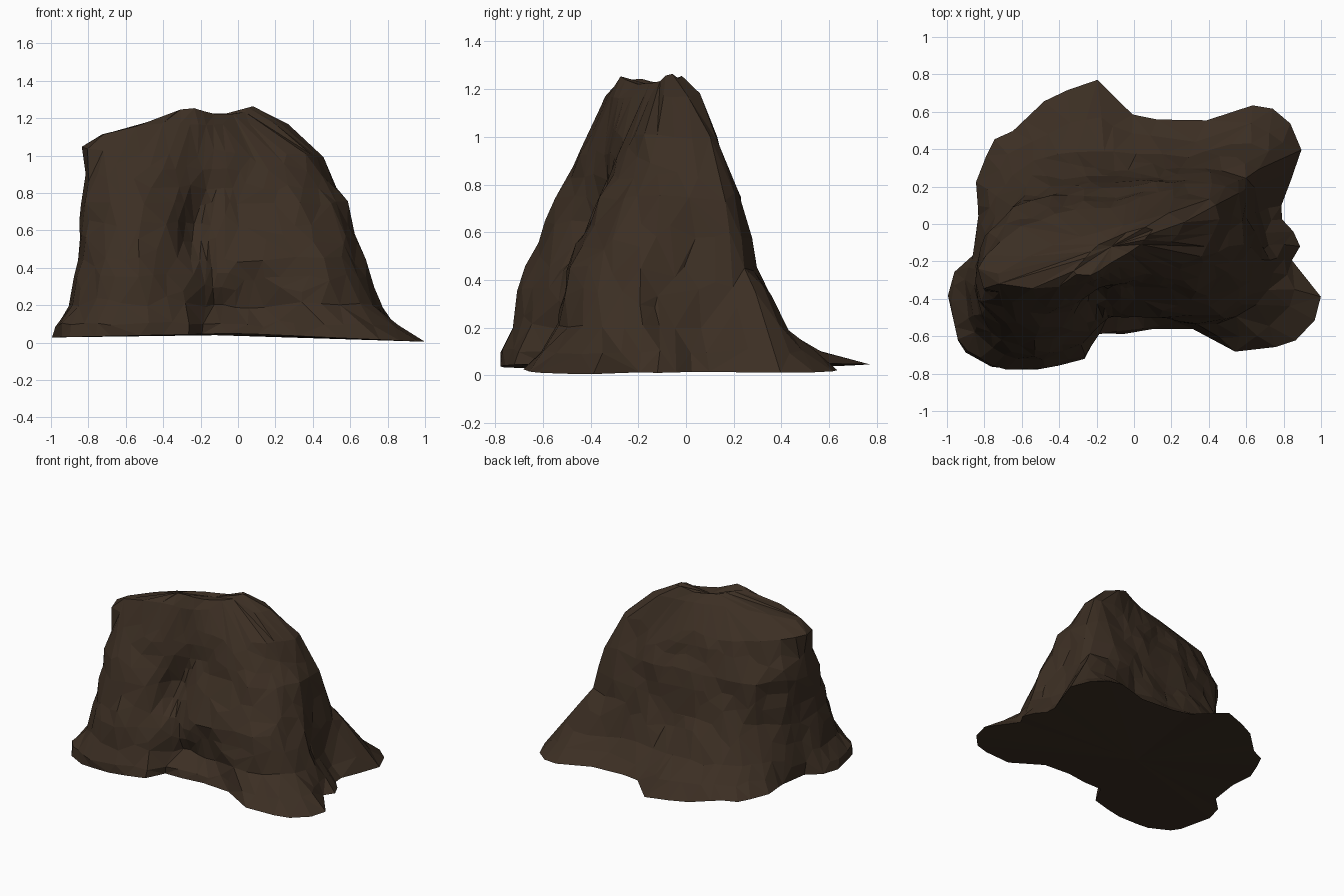
import bpy, bmesh, math
from mathutils import Vector, noise

if "Cube" in bpy.data.objects:
    bpy.data.objects.remove(bpy.data.objects["Cube"])

CX, CY, SIDES = -0.12, -0.12, 80

# Cross-section outlines, counter-clockwise, from ground to crest
foot = [(1, -.39), (.98, -.48), (.9, -.61), (.75, -.66), (.5, -.69), (.41, -.56), (.1, -.56),
        (-.05, -.59), (-.2, -.58), (-.26, -.72), (-.5, -.78), (-.75, -.77), (-.93, -.67),
        (-1, -.37), (-.95, -.24), (-.86, -.17), (-.83, .03), (-.85, .22), (-.75, .46),
        (-.64, .5), (-.5, .65), (-.2, .785), (-.1, .66), (-.02, .6), (.1, .56), (.4, .55),
        (.6, .64), (.78, .61), (.91, .42), (.85, .27), (.77, .05), (.9, -.1), (.84, -.2)]
roots = [(.77, -.2), (.68, -.42), (.5, -.53), (.34, -.53), (.1, -.5), (-.16, -.5), (-.28, -.66),
         (-.5, -.74), (-.75, -.7), (-.88, -.55), (-.91, -.35), (-.84, -.15), (-.76, .1),
         (-.66, .27), (-.5, .36), (-.2, .39), (0, .37), (.3, .36), (.55, .44), (.72, .42),
         (.77, .35), (.68, .1), (.7, -.1)]
lower = [(.68, -.17), (.6, -.36), (.46, -.47), (.34, -.5), (0, -.49), (-.14, -.48), (-.28, -.57),
         (-.5, -.68), (-.72, -.62), (-.84, -.5), (-.86, -.3), (-.8, -.1), (-.66, .1),
         (-.5, .21), (-.2, .26), (.2, .28), (.45, .31), (.59, .25), (.63, .14), (.63, 0)]
middle = [(.58, -.1), (.5, -.28), (.33, -.35), (0, -.34), (-.15, -.38), (-.32, -.46), (-.5, -.56),
          (-.7, -.52), (-.82, -.4), (-.84, -.25), (-.78, -.05), (-.6, .1), (-.3, .18),
          (.1, .22), (.45, .23), (.57, .2)]
upper = [(.44, 0), (.36, -.18), (.15, -.24), (-.1, -.3), (-.3, -.38), (-.6, -.42), (-.8, -.35),
         (-.82, -.22), (-.7, -.05), (-.4, .06), (0, .1), (.3, .13), (.42, .12)]
shoulder = [(.27, 0), (.2, -.1), (0, -.18), (-.2, -.31), (-.5, -.35), (-.72, -.32),
            (-.72, -.24), (-.4, -.1), (0, .01), (.2, .07)]
crest = [(.1, -.03), (.04, -.1), (-.22, -.28), (-.34, -.26), (-.2, -.12), (.02, -.01)]


def radius(outline, a):
    """Distance from the axis to the outline in direction a."""
    dx, dy = math.cos(a), math.sin(a)
    best = 0.02
    for (x0, y0), (x1, y1) in zip(outline, outline[1:] + outline[:1]):
        px, py, ex, ey = x0 - CX, y0 - CY, x1 - x0, y1 - y0
        det = dx * ey - dy * ex
        if abs(det) > 1e-9:
            t = (px * ey - py * ex) / det
            s = (px * dy - py * dx) / det
            if -1e-6 <= s <= 1 + 1e-6 and t > 0:
                best = max(best, t)
    return best


angles = [2 * math.pi * i / SIDES for i in range(SIDES)]
layers = [(z, [radius(o, a) for a in angles]) for z, o in
          ((.03, foot), (.2, roots), (.45, lower), (.75, middle),
           (1.0, upper), (1.17, shoulder), (1.22, crest))]
# Rounded root edge: blunt at the front left, thin elsewhere
f, r = layers[0][1], layers[1][1]
blend = [.5 + .45 * max(0, math.cos(a + 2.1)) for a in angles]
layers.insert(1, (.1, [b * p + (1 - b) * q for b, p, q in zip(blend, f, r)]))


def weather(x, y, z):
    """Front crevice, undercut, twin peaks, uneven base and rough surface."""
    if y < -.2 and .3 < z < 1:
        cx = -.27 + .2 * (z - .45)
        y += .13 * math.exp(-((x - cx) / .06) ** 2 - ((z - .64) / .17) ** 2)
    if z < .04:
        return Vector((x, y, .05 - (.045 * x if x > 0 else -.022 * x)))
    if y < -.3 and z < .3:
        y += .05 * math.exp(-((x + .02) / .2) ** 2 - ((z - .22) / .06) ** 2)
    if z > 1.2:
        z += .04 * math.exp(-((x + .25) ** 2 + (y + .26) ** 2) / .01)
        z += .05 * math.exp(-((x - .06) ** 2 + (y + .05) ** 2) / .003)
    elif z > 1.1:
        z -= .2 * max(0, -x - .45)
    elif z > .95:
        z += .1 * max(0, -x - .4)
    p = Vector((x, y, z))
    amount = .028 if z < 1.05 else .01
    return p + noise.noise_vector(p * 6) * amount


# Rock body: loft through all layers with in-between rings
bm = bmesh.new()
rings = []
for k, (z, rad) in enumerate(layers):
    nxt = layers[min(k + 1, len(layers) - 1)]
    steps = 3 if 1 < k < 5 else 1
    for j in range(steps):
        t = j / steps
        rings.append([bm.verts.new(weather(
            CX + math.cos(a) * (p + t * (q - p)), CY + math.sin(a) * (p + t * (q - p)),
            z + t * (nxt[0] - z))) for a, p, q in zip(angles, rad, nxt[1])])
for lo, hi in zip(rings, rings[1:]):
    for i in range(SIDES):
        n = (i + 1) % SIDES
        bm.faces.new((lo[i], lo[n], hi[n], hi[i]))
# Flat underside and crest caps
for ring, z in ((rings[0][::-1], .04), (rings[-1], 1.21)):
    mid = bm.verts.new((CX, CY, z))
    for i in range(SIDES):
        bm.faces.new((ring[i], ring[(i + 1) % SIDES], mid))
bmesh.ops.triangulate(bm, faces=bm.faces[:])
bmesh.ops.recalc_face_normals(bm, faces=bm.faces[:])

mesh = bpy.data.meshes.new("rock")
bm.to_mesh(mesh)
bm.free()
rock = bpy.data.objects.new("rock", mesh)
bpy.context.collection.objects.link(rock)

# Irregular low-poly facets
dec = rock.modifiers.new("facets", 'DECIMATE')
dec.ratio = .4

brown = bpy.data.materials.new("dark_brown_stone")
brown.diffuse_color = (.045, .028, .017, 1)
brown.use_nodes = True
brown.node_tree.nodes["Principled BSDF"].inputs["Base Color"].default_value = brown.diffuse_color
mesh.materials.append(brown)
